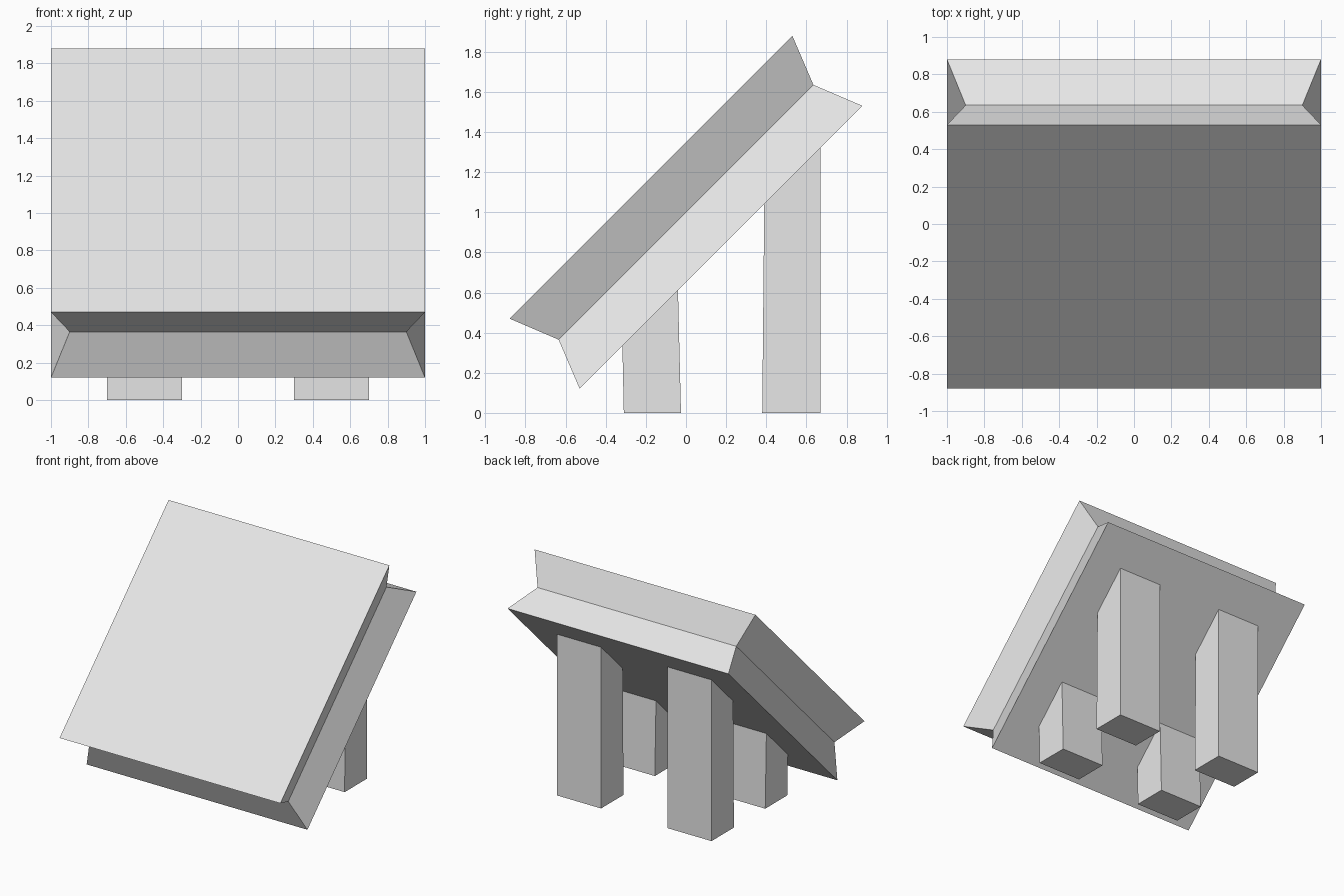
import bpy
import bmesh

old = bpy.data.objects.get("Cube")
if old:
    bpy.data.objects.remove(old, do_unlink=True)

grey = bpy.data.materials.new("light grey")
grey.use_nodes = True
colour = (0.8, 0.8, 0.8, 1)
grey.diffuse_color = colour
grey.node_tree.nodes["Principled BSDF"].inputs["Base Color"].default_value = colour


def loft(name, rings):
    """Join four-cornered rings, bottom to top, into a closed solid."""
    bm = bmesh.new()
    loops = [[bm.verts.new(p) for p in ring] for ring in rings]
    for low, high in zip(loops, loops[1:]):
        for i in range(4):
            j = (i + 1) % 4
            bm.faces.new((low[i], low[j], high[j], high[i]))
    bm.faces.new(loops[0][::-1])
    bm.faces.new(loops[-1])
    bmesh.ops.recalc_face_normals(bm, faces=bm.faces)
    mesh = bpy.data.meshes.new(name)
    bm.to_mesh(mesh)
    bm.free()
    mesh.materials.append(grey)
    obj = bpy.data.objects.new(name, mesh)
    bpy.context.collection.objects.link(obj)
    return obj


def ring(x0, x1, front, back):
    """Rectangle across x between a front and a back (y, z) point."""
    return [(x0, *front), (x1, *front), (x1, *back), (x0, *back)]


# Sloping panel with a pinched waist around its edge
loft("sloping_panel", [
    ring(-1, 1, (-0.53, 0.12), (0.88, 1.53)),
    ring(-0.9, 0.9, (-0.635, 0.365), (0.635, 1.635)),
    ring(-1, 1, (-0.88, 0.47), (0.53, 1.88)),
])

# Four legs, cut off along the underside of the panel
UNDERSIDE = 0.65
legs = {
    "front": ((-0.31, -0.025), (-0.317, -0.04)),
    "back": ((0.38, 0.67), (0.39, 0.67)),
}
for side, centre in (("left", 0.5), ("right", -0.5)):
    for place, (foot, head) in legs.items():
        x0, x1 = centre - 0.2, centre + 0.2
        loft(f"{place}_{side}_leg", [
            ring(x0, x1, (foot[0], 0), (foot[1], 0)),
            ring(x0, x1, *[(y, y + UNDERSIDE) for y in head]),
        ])
